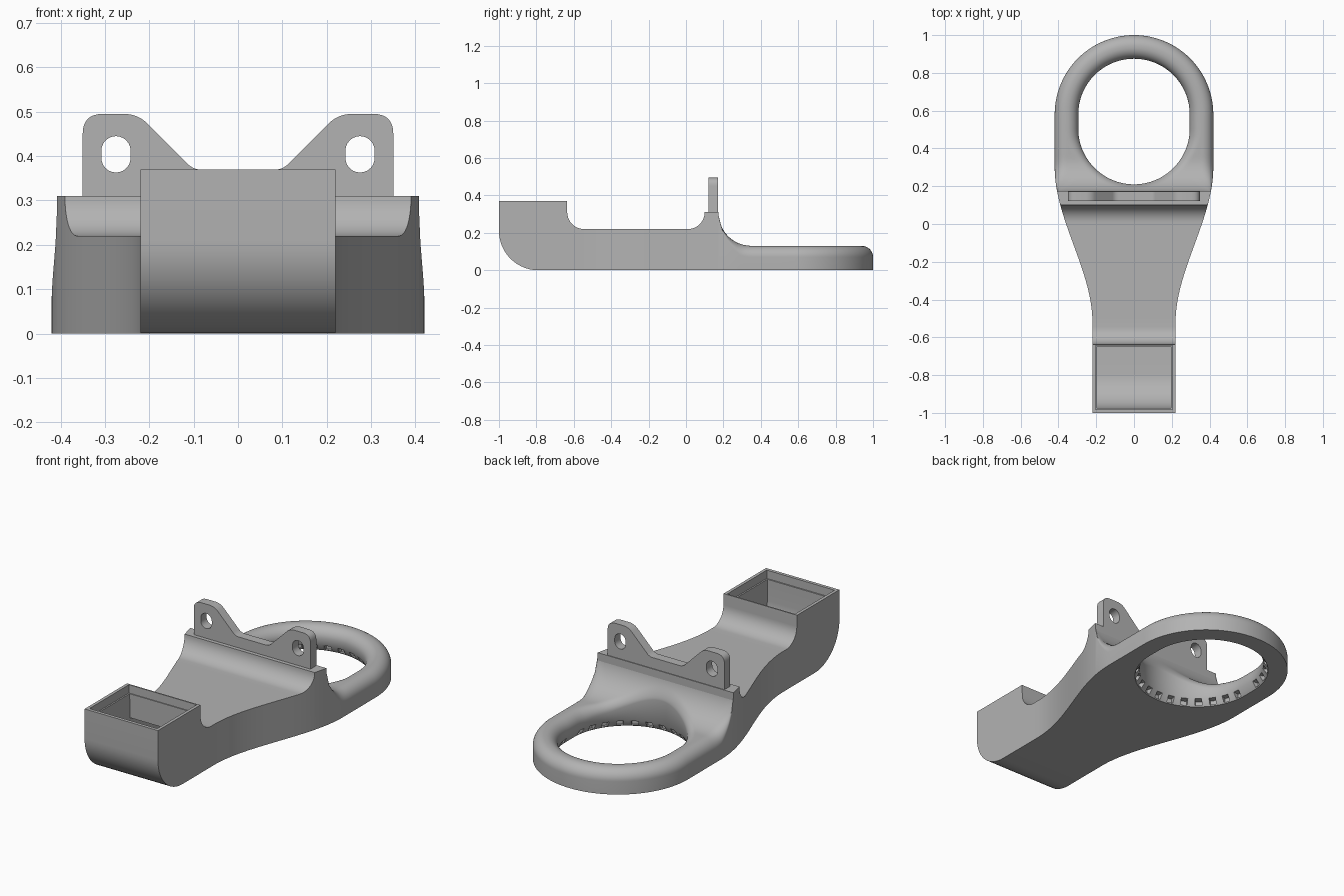
import bpy, bmesh, math
from math import sin, cos, pi, hypot, sqrt

cube = bpy.data.objects.get("Cube")
if cube:
    bpy.data.objects.remove(cube, do_unlink=True)

grey = bpy.data.materials.new("plain grey")
grey.use_nodes = True
grey.diffuse_color = (0.45, 0.45, 0.45, 1)
grey.node_tree.nodes["Principled BSDF"].inputs["Base Color"].default_value = (0.45, 0.45, 0.45, 1)

HOLE_R, RING_R = 0.295, 0.42
HOLE_FRONT, HOLE_BACK = 0.505, 0.58      # centres of the two hole arcs
RIDGE_BACK = 0.17


def half_width(y):
    s = min(1, max(0, (y + 0.52) / 0.82))
    return 0.22 + 0.2 * s * s * (3 - 2 * s)


def arc(cy, cz, r, a0, a1, n=12):
    angles = [math.radians(a0 + (a1 - a0) * i / n) for i in range(n + 1)]
    return [(cy + r * cos(a), cz + r * sin(a)) for a in angles]


def loft(name, sections, closed=False):
    """Skin a list of equal-length vertex loops."""
    bm = bmesh.new()
    rows = [[bm.verts.new(p) for p in s] for s in sections]
    n = len(rows[0])
    for i in range(len(rows) if closed else len(rows) - 1):
        a, b = rows[i], rows[(i + 1) % len(rows)]
        for j in range(n):
            k = (j + 1) % n
            bm.faces.new((a[j], a[k], b[k], b[j]))
    if not closed:
        bm.faces.new(rows[0])
        bm.faces.new(rows[-1])
    bmesh.ops.recalc_face_normals(bm, faces=bm.faces)
    mesh = bpy.data.meshes.new(name)
    bm.to_mesh(mesh)
    bm.free()
    mesh.materials.append(grey)
    ob = bpy.data.objects.new(name, mesh)
    bpy.context.collection.objects.link(ob)
    return ob


def activate(ob):
    bpy.ops.object.select_all(action='DESELECT')
    ob.select_set(True)
    bpy.context.view_layer.objects.active = ob


def cut(ob, cutter):
    mod = ob.modifiers.new("cut", 'BOOLEAN')
    mod.operation, mod.solver, mod.object = 'DIFFERENCE', 'EXACT', cutter
    activate(ob)
    bpy.ops.object.modifier_apply(modifier=mod.name)
    bpy.data.objects.remove(cutter, do_unlink=True)


def smooth(ob):
    activate(ob)
    bpy.ops.object.shade_smooth_by_angle(angle=math.radians(35))


def floor_height(y, r):
    d = max(0, -0.79 - y)
    return 0.21 - sqrt(max(0, r * r - d * d)) if y < -0.79 else 0.21 - r


def slab(y, top, bottom, w):
    return [(-w, y, bottom), (w, y, bottom), (w, y, top), (-w, y, top)]


# Duct body: socket, neck and ridge in one lofted run
top = [(y, 0.37) for y, z in arc(-0.79, 0.21, 0.21, 180, 270, 14)]
top += [(-0.637, 0.37), (-0.635, 0.31)]
top += arc(-0.545, 0.31, 0.09, 182, 270)
top += [(-0.5 + 0.5 * i / 20, 0.22) for i in range(20)]
top += arc(0.01, 0.31, 0.09, 270, 360) + [(0.14, 0.31), (0.175, 0.31)]
body = loft("duct_body", [slab(y, z, floor_height(y, 0.21), half_width(y)) for y, z in top])

# Hollow socket and air channel
inner = [(y, 0.5) for y, z in arc(-0.79, 0.21, 0.185, 180, 270, 14)]
inner += [(-0.65, 0.5), (-0.648, 0.195)]
inner += [(-0.6 + 0.65 * i / 16, 0.195) for i in range(17)]
cut(body, loft("channel_cutter",
               [slab(y, z, floor_height(y, 0.185), half_width(y) - 0.025) for y, z in inner]))
cut(body, loft("lip_cutter", [slab(y, 0.5, 0.325, 0.203) for y in (-0.982, -0.644)]))
smooth(body)


# Ring: rounded loop with its front rising into the ridge
def drop(d, r):
    d = max(0, d)
    return r - sqrt(r * r - (r - d) ** 2) if d < r else 0


def ring_height(x, y):
    rho = hypot(x, y - min(HOLE_BACK, max(HOLE_FRONT, y)))
    if y > HOLE_BACK:
        d_out = RING_R - rho
    else:
        d_out = half_width(y) - abs(x)
    z = 0.13
    if y < 0.35:
        z = 0.31 - sqrt(max(0, 0.18 ** 2 - (0.35 - y) ** 2))
    r_out = 0.06 * min(1, max(0, (y - RIDGE_BACK) / 0.12))
    r_in = 0.025 + 0.035 * min(1, max(0, (y - 0.2) / 0.25))
    return z - drop(rho - HOLE_R, r_in) - drop(d_out, r_out)


def ring_section(cy, a):
    """Section along a ray at angle a from an arc centre."""
    dx, dy = cos(a), sin(a)
    reach = RING_R
    if dy < 0:
        for _ in range(8):
            reach = half_width(cy + dy * reach) / max(abs(dx), 0.01)
            reach = min(reach, (cy - RIDGE_BACK) / -dy)
    pts = [(dx * reach, cy + dy * reach, 0),
           (dx * (HOLE_R + 0.025), cy + dy * (HOLE_R + 0.025), 0),
           (dx * HOLE_R, cy + dy * HOLE_R, 0.04)]
    for i in range(25):
        d = HOLE_R + (reach - HOLE_R) * (1 - cos(pi * i / 24)) / 2
        x, y = dx * d, cy + dy * d
        pts.append((x, y, ring_height(x, y)))
    return pts


corner = math.atan2(HOLE_FRONT - RIDGE_BACK, half_width(RIDGE_BACK))
front = [-corner * i / 16 for i in range(16)]
front += [-corner - (pi - 2 * corner) * i / 40 for i in range(41)]
front += [-pi + corner * i / 16 for i in range(15, -1, -1)]
sections = [ring_section(HOLE_BACK, pi * (1 - i / 56)) for i in range(57)]
sections += [ring_section(HOLE_FRONT, a) for a in front]
ring = loft("air_ring", sections, closed=True)

# Outlet slots around the lower rim of the hole
for i in range(26):
    a = 2 * pi * (i + 0.5) / 26
    cy = HOLE_BACK if sin(a) > 0 else HOLE_FRONT
    quads = []
    for d in (HOLE_R - 0.03, HOLE_R + 0.035):
        quads.append([(cos(a) * d - sin(a) * s, cy + sin(a) * d + cos(a) * s, z)
                      for s, z in ((-0.017, 0.006), (0.017, 0.006), (0.017, 0.036), (-0.017, 0.036))])
    cut(ring, loft("slot_cutter", quads))
smooth(ring)


# Mounting plate: flat outline with two oval holes
def rounded(corners):
    out = []
    n = len(corners)
    for i, (x, z, r) in enumerate(corners):
        if not r:
            out.append((x, z))
            continue
        ends = []
        for qx, qz, _ in (corners[i - 1], corners[(i + 1) % n]):
            length = hypot(qx - x, qz - z)
            ends.append((x + (qx - x) * r / length, z + (qz - z) * r / length))
        (ax, az), (bx, bz) = ends
        for k in range(9):
            t = k / 8
            u, v, w = (1 - t) ** 2, 2 * t * (1 - t), t * t
            out.append((u * ax + v * x + w * bx, u * az + v * z + w * bz))
    return out


half = [(0.35, 0.3, 0), (0.35, 0.495, 0.045), (0.226, 0.495, 0.03), (0.1, 0.369, 0.02)]
outline = rounded(half + [(-x, z, r) for x, z, r in reversed(half)])
holes = [[(side * 0.275 + y, z) for y, z in
          arc(0, 0.412, 0.033, 0, 180) + arc(0, 0.396, 0.033, 180, 360)] for side in (-1, 1)]
curve = bpy.data.curves.new("mounting_plate", 'CURVE')
curve.dimensions, curve.fill_mode, curve.extrude = '2D', 'BOTH', 0.025
for path in [outline] + holes:
    spline = curve.splines.new('POLY')
    spline.points.add(len(path) - 1)
    for point, (x, z) in zip(spline.points, path):
        point.co = (x, z, 0, 1)
    spline.use_cyclic_u = True
curve.materials.append(grey)
plate = bpy.data.objects.new("mounting_plate", curve)
plate.rotation_euler = (pi / 2, 0, 0)
plate.location = (0, 0.146, 0)
bpy.context.collection.objects.link(plate)
activate(plate)
bpy.ops.object.convert(target='MESH')
smooth(bpy.context.object)
